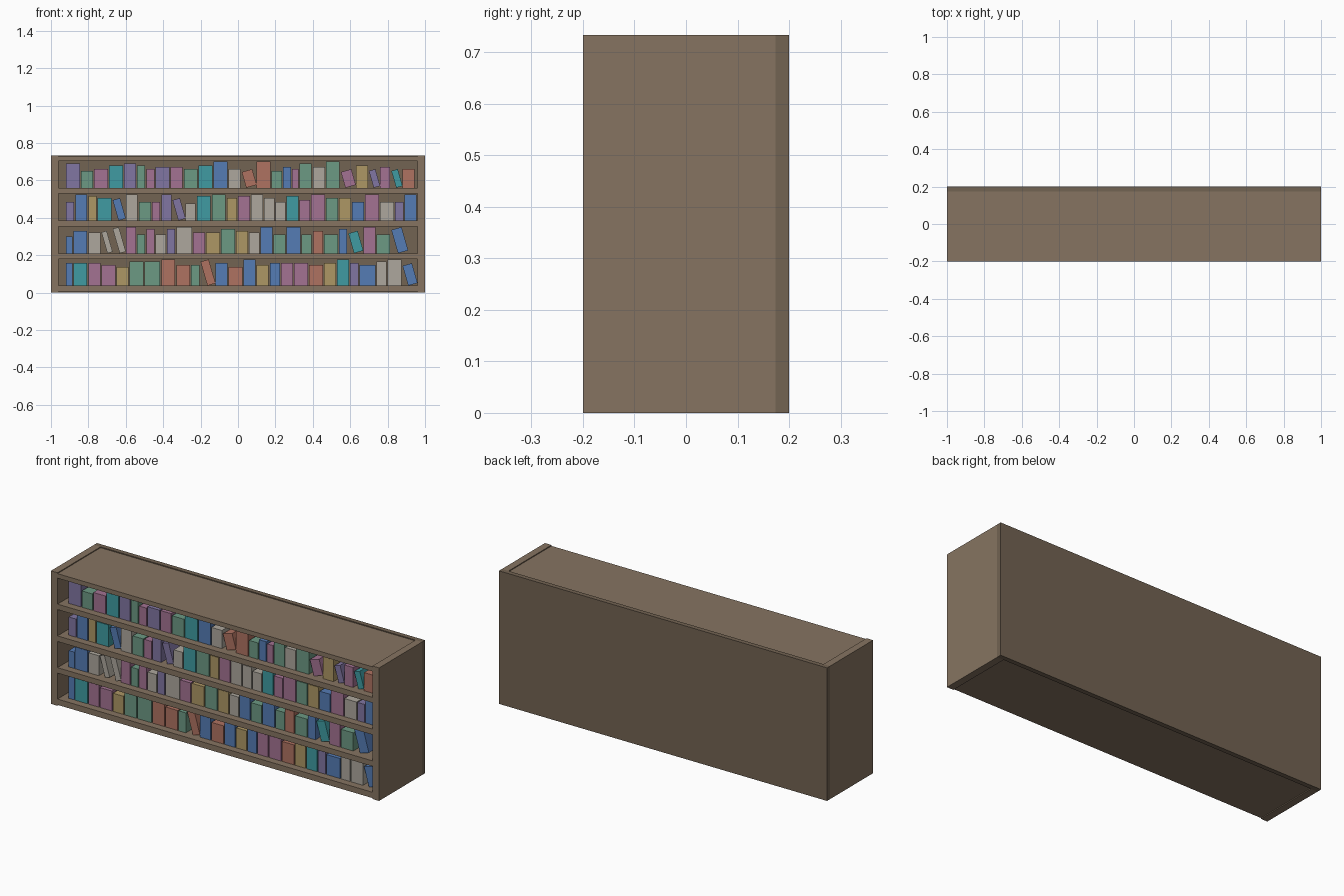
import bpy, bmesh, math
from mathutils import Matrix, Vector

if "Cube" in bpy.data.objects:
    bpy.data.objects.remove(bpy.data.objects["Cube"])


def material(name, rgb):
    m = bpy.data.materials.new(name)
    m.diffuse_color = (*rgb, 1)
    m.use_nodes = True
    m.node_tree.nodes["Principled BSDF"].inputs["Base Color"].default_value = m.diffuse_color
    return m


def add_box(bm, lo, hi, slot=0, lean=0.0, pivot=(0, 0, 0)):
    """Box between two corners, optionally leaned to the left about a pivot."""
    lo, hi = Vector(lo), Vector(hi)
    mat = Matrix.Translation((lo + hi) / 2) @ Matrix.Diagonal((*(hi - lo), 1))
    if lean:
        p = Matrix.Translation(pivot)
        mat = p @ Matrix.Rotation(-lean, 4, 'Y') @ p.inverted() @ mat
    verts = bmesh.ops.create_cube(bm, size=1, matrix=mat)['verts']
    for f in {f for v in verts for f in v.link_faces}:
        f.material_index = slot


def finish(bm, name, mats):
    me = bpy.data.meshes.new(name)
    bm.to_mesh(me)
    bm.free()
    for m in mats:
        me.materials.append(m)
    ob = bpy.data.objects.new(name, me)
    bpy.context.collection.objects.link(ob)


def panel(name, lo, hi, mat):
    bm = bmesh.new()
    add_box(bm, lo, hi)
    finish(bm, name, [mat])


W, D, H = 1.0, 0.2, 0.733       # half width, half depth, height
SIDE, BACK = 0.04, 0.174        # side thickness, front of back panel
wood = material("wood", (0.24, 0.175, 0.12))
dark_wood = material("dark_wood", (0.17, 0.125, 0.085))

# case: sides, back, and the horizontal boards
for s, name in ((-1, "left_side"), (1, "right_side")):
    x = sorted((s * W, s * (W - SIDE)))
    panel(name, (x[0], -D, 0), (x[1], BACK, H), wood)
panel("back_panel", (-W, BACK, 0), (W, D, H), dark_wood)
boards = {"bottom_board": (0.005, 0.037), "lower_shelf": (0.18, 0.21),
          "middle_shelf": (0.354, 0.385), "upper_shelf": (0.53, 0.56),
          "top_board": (0.703, 0.728)}
for name, (z0, z1) in boards.items():
    panel(name, (SIDE - W, -D, z0), (W - SIDE, BACK, z1), wood)

# book covers, keyed by a letter
palette = {"violet": (0.22, 0.18, 0.36), "green": (0.15, 0.32, 0.23),
           "pink": (0.37, 0.17, 0.29), "teal": (0.05, 0.33, 0.36),
           "blue": (0.09, 0.20, 0.46), "white": (0.42, 0.39, 0.34),
           "red": (0.43, 0.17, 0.12), "yellow": (0.42, 0.31, 0.13)}
covers = [material(n + "_cover", c) for n, c in palette.items()]
LETTERS = [n[0] for n in palette]
FRONT, REAR, GAP, TILT = -0.16, 0.12, 0.006, math.radians(16)


def book_row(name, base, colours, widths, heights, leaning):
    """Books side by side from the left; sizes in hundredths of a unit."""
    bm = bmesh.new()
    x = -0.92
    c, s = math.cos(TILT), math.sin(TILT)
    for i, (col, w, h) in enumerate(zip(colours, widths, heights)):
        w, h = w / 100, h / 100
        slot = LETTERS.index(col)
        if i in leaning:
            # book size whose tilted outline fills w by h
            k = c * c - s * s
            t, tall = (w * c - h * s) / k, (h * c - w * s) / k
            x0, z0 = x + tall * s, base + t * s
            add_box(bm, (x0, FRONT, z0), (x0 + t, REAR, z0 + tall), slot,
                    TILT, (x0, 0, z0))
            # settle the leaned book exactly on the board
            new = bm.verts[:][-8:]
            drop = base - min(v.co.z for v in new)
            shift = x - min(v.co.x for v in new)
            bmesh.ops.translate(bm, verts=new, vec=(shift, 0, drop))
        else:
            add_box(bm, (x, FRONT, base), (x + w - GAP, REAR, base + h), slot)
        x += w
    finish(bm, name, covers)


book_row("top_row_books", 0.56, "vgptvgpvpgtbwrrgbpgwgpyvptr",
         [8, 7, 8, 8, 7, 5, 5, 8, 7, 8, 8, 8, 7, 8, 8, 6, 5, 4, 7, 7, 8, 8, 7, 6, 6, 6, 7],
         [13, 9, 10, 12, 13, 12, 10, 11, 11, 10, 12, 14, 10, 10, 14, 9, 11, 10, 13, 11, 14,
          10, 12, 10, 11, 10, 10], {13, 21, 23, 25})
book_row("upper_row_books", 0.385, "vbytbwgpvvwtgypwwwtppgybpwvb",
         [5, 7, 5, 8, 7, 7, 7, 5, 6, 7, 6, 8, 8, 6, 7, 7, 6, 6, 7, 6, 8, 7, 7, 7, 8, 8, 5, 7],
         [10, 14, 13, 12, 12, 14, 10, 10, 14, 12, 9, 13, 14, 12, 13, 14, 12, 10, 13, 11, 14,
          12, 12, 10, 14, 10, 10, 14], {4, 9})
book_row("lower_row_books", 0.21, "bbwwwpgpwvwpygywbgbgrgbtpgb",
         [4, 8, 7, 6, 7, 6, 5, 5, 6, 5, 9, 7, 8, 8, 7, 6, 7, 7, 8, 6, 6, 8, 5, 8, 7, 8, 9],
         [9, 12, 11, 12, 14, 14, 10, 13, 10, 13, 14, 11, 11, 13, 12, 11, 14, 10, 14, 10, 12,
          10, 13, 12, 14, 10, 14], {3, 4, 23, 26})
book_row("bottom_row_books", 0.037, "btppyggrrgrbrbybpprytvbwwb",
         [4, 8, 7, 8, 7, 8, 9, 8, 8, 5, 8, 7, 8, 7, 7, 6, 7, 8, 8, 7, 7, 5, 9, 6, 8, 8],
         [12, 12, 12, 11, 10, 13, 13, 14, 11, 11, 14, 12, 10, 14, 11, 12, 12, 12, 11, 12, 14,
          12, 11, 13, 14, 12], {10, 25})
